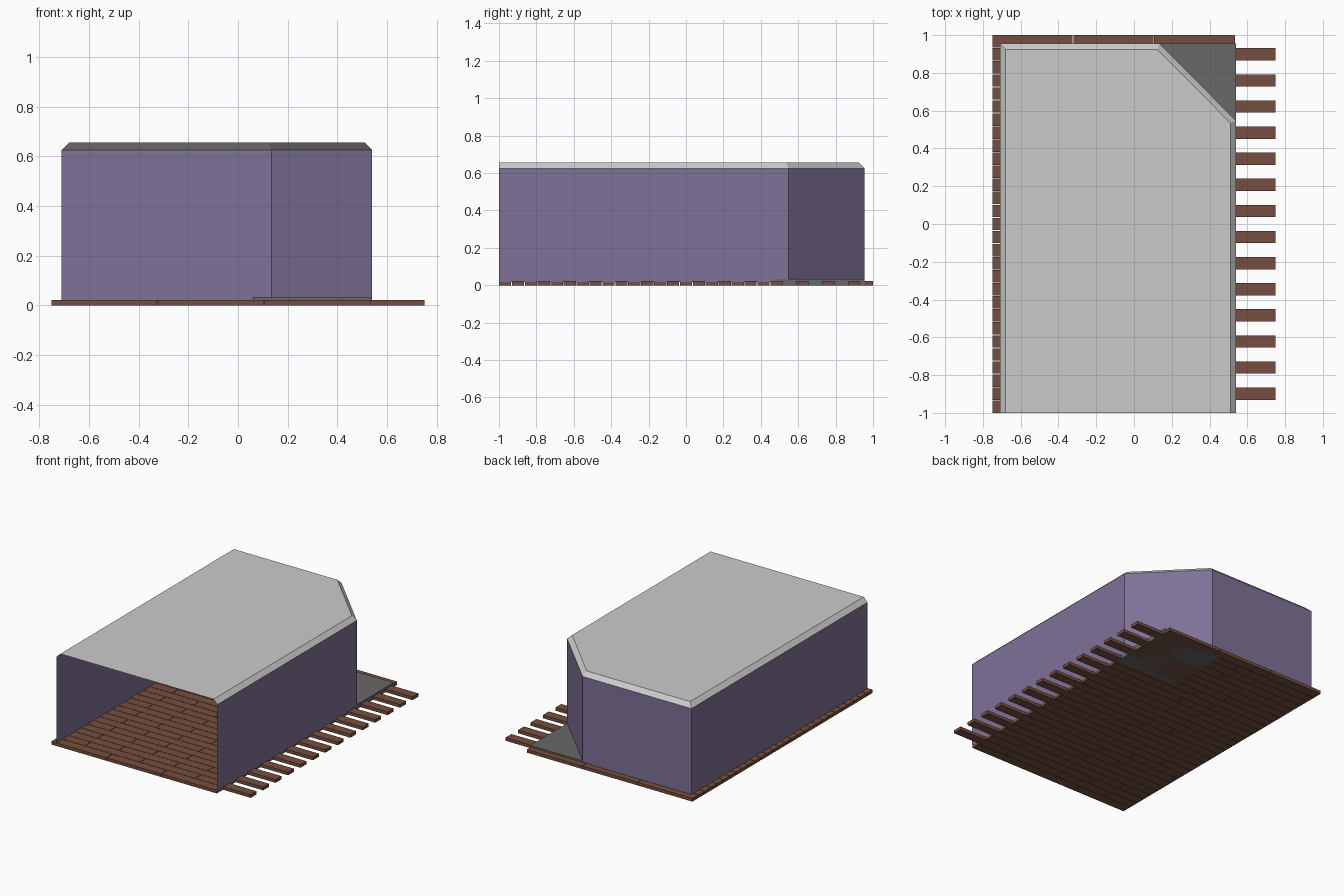
import bpy, bmesh

if "Cube" in bpy.data.objects:
    bpy.data.objects.remove(bpy.data.objects["Cube"])


def material(name, rgb):
    m = bpy.data.materials.new(name)
    m.diffuse_color = (*rgb, 1)
    m.use_nodes = True
    m.node_tree.nodes["Principled BSDF"].inputs["Base Color"].default_value = m.diffuse_color
    return m


def finish(name, bm, mat=None):
    bmesh.ops.recalc_face_normals(bm, faces=bm.faces) if mat is wood or mat is slate else None
    me = bpy.data.meshes.new(name)
    bm.to_mesh(me)
    bm.free()
    ob = bpy.data.objects.new(name, me)
    bpy.context.collection.objects.link(ob)
    if mat:
        me.materials.append(mat)
    return ob


def add_box(bm, x0, x1, y0, y1, z0, z1):
    verts = bmesh.ops.create_cube(bm, size=1)["verts"]
    for v in verts:
        v.co = ((x0 + x1) / 2 + v.co.x * (x1 - x0),
                (y0 + y1) / 2 + v.co.y * (y1 - y0),
                (z0 + z1) / 2 + v.co.z * (z1 - z0))


def add_strip(bm, low, high):
    """Quads joining two matching rows of vertices."""
    for i in range(len(low) - 1):
        bm.faces.new((low[i], low[i + 1], high[i + 1], high[i]))


def row(bm, pts, z):
    return [bm.verts.new((x, y, z)) for x, y in pts]


wood = material("wood", (0.18, 0.078, 0.05))
plaster = material("purple_wall", (0.21, 0.165, 0.31))
slate = material("dark_slab", (0.14, 0.14, 0.14))

# Footprint from front right round to front left, front side left open
outer = [(0.54, -1), (0.54, 0.547), (0.135, 0.955), (-0.71, 0.955), (-0.71, -1)]
inner = [(0.51, -1), (0.51, 0.535), (0.123, 0.925), (-0.68, 0.925), (-0.68, -1)]
FLOOR, EAVE, TOP = 0.022, 0.625, 0.655

# Floorboards: staggered rows, every second row sticks out on the right
bm = bmesh.new()
rows, gap = 29, 0.0035
width = (2 - gap * (rows - 1)) / rows
length = 1.5 / 3.5
for r in range(rows):
    y = -1 + r * (width + gap)
    if r % 2:
        cuts = [0, 0.5, 1.5, 2.5, 3.5]
    else:
        cuts = [0, 1, 2, 3]
    for a, b in zip(cuts, cuts[1:]):
        end = -0.75 + b * length - (gap if b != cuts[-1] else 0)
        add_box(bm, -0.75 + a * length, end, y, y + width, 0, FLOOR)
finish("floorboards", bm, wood)

# Dark slab under the cut corner
bm = bmesh.new()
add_box(bm, 0.06, 0.54, 0.47, 0.955, 0, 0.033)
finish("corner_slab", bm, slate)

# Thin walls
bm = bmesh.new()
add_strip(bm, row(bm, outer, 0.018), row(bm, outer, EAVE))
finish("walls", bm, plaster)

# Roof shell with sloped rim
bm = bmesh.new()
rim, cap = row(bm, outer, EAVE), row(bm, inner, TOP)
add_strip(bm, rim, cap)
bm.faces.new(cap)
finish("roof", bm)
